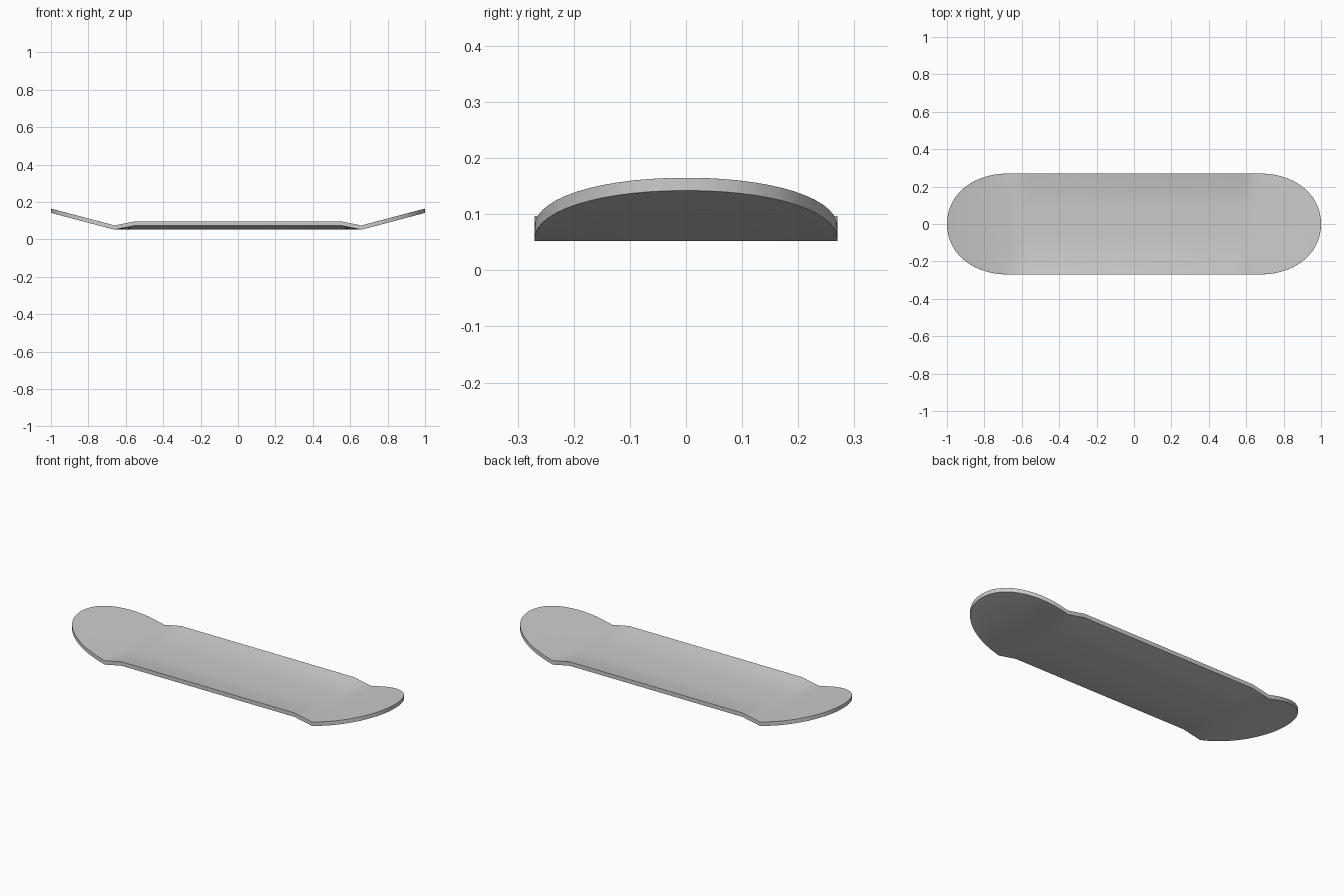
import bpy, bmesh, math

if "Cube" in bpy.data.objects:
    bpy.data.objects.remove(bpy.data.objects["Cube"])

HALF_W, TIP_START, TIP_LEN = 0.27, 0.67, 0.33
FLAT_X, KICK_X = 0.55, 0.66
TOP_Z, THICK = 0.075, 0.023


def tip(sign, n=28):
    """Slightly squared half ellipse closing one end of the deck."""
    pts = []
    for i in range(n + 1):
        a = -math.pi / 2 + math.pi * i / n
        c, s = math.cos(a), math.sin(a)
        e = 2 / 2.1
        pts.append((sign * (TIP_START + TIP_LEN * max(c, 0) ** e),
                    sign * HALF_W * math.copysign(abs(s) ** e, s)))
    return pts


def top_height(x, y):
    """Raised kicks at both ends, dished sides in the middle."""
    x, y = abs(x), abs(y)
    kick = max(0, x - KICK_X) * 0.09 / (1 - KICK_X)
    fade = min(1, max(0, (KICK_X - x) / (KICK_X - FLAT_X)))
    dish = 0.022 * (max(0, y - 0.09) / (HALF_W - 0.09)) ** 1.5
    return TOP_Z + kick + fade * dish


# Flat outline, cut into a grid so it can be shaped
bm = bmesh.new()
bm.faces.new([bm.verts.new((x, y, 0)) for x, y in tip(1) + tip(-1)])


def cut(co, normal):
    bmesh.ops.bisect_plane(bm, geom=bm.verts[:] + bm.edges[:] + bm.faces[:],
                           dist=1e-5, plane_co=co, plane_no=normal)


for s in (-1, 1):
    for x in (FLAT_X, 0.605, KICK_X):
        cut((s * x, 0, 0), (1, 0, 0))
    for y in (0.09, 0.13, 0.165, 0.2, 0.23, 0.25):
        cut((0, s * y, 0), (0, 1, 0))

for v in bm.verts:
    v.co.z = top_height(v.co.x, v.co.y)

# Thickness
ext = bmesh.ops.extrude_face_region(bm, geom=bm.faces[:], use_keep_orig=True)
for g in ext["geom"]:
    if isinstance(g, bmesh.types.BMVert):
        g.co.z -= THICK
bmesh.ops.recalc_face_normals(bm, faces=bm.faces[:])

mesh = bpy.data.meshes.new("deck")
bm.to_mesh(mesh)
bm.free()
deck = bpy.data.objects.new("deck", mesh)
bpy.context.collection.objects.link(deck)

# Rounded rim
bev = deck.modifiers.new("rim", "BEVEL")
bev.width = 0.007
bev.segments = 3
bev.limit_method = "ANGLE"
bev.angle_limit = math.radians(50)

bpy.context.view_layer.objects.active = deck
deck.select_set(True)
bpy.ops.object.shade_smooth_by_angle(angle=math.radians(40))
# Keep the rounding ahead of any smoothing modifier
if len(deck.modifiers) > 1:
    deck.modifiers.move(deck.modifiers.find("rim"), 0)
